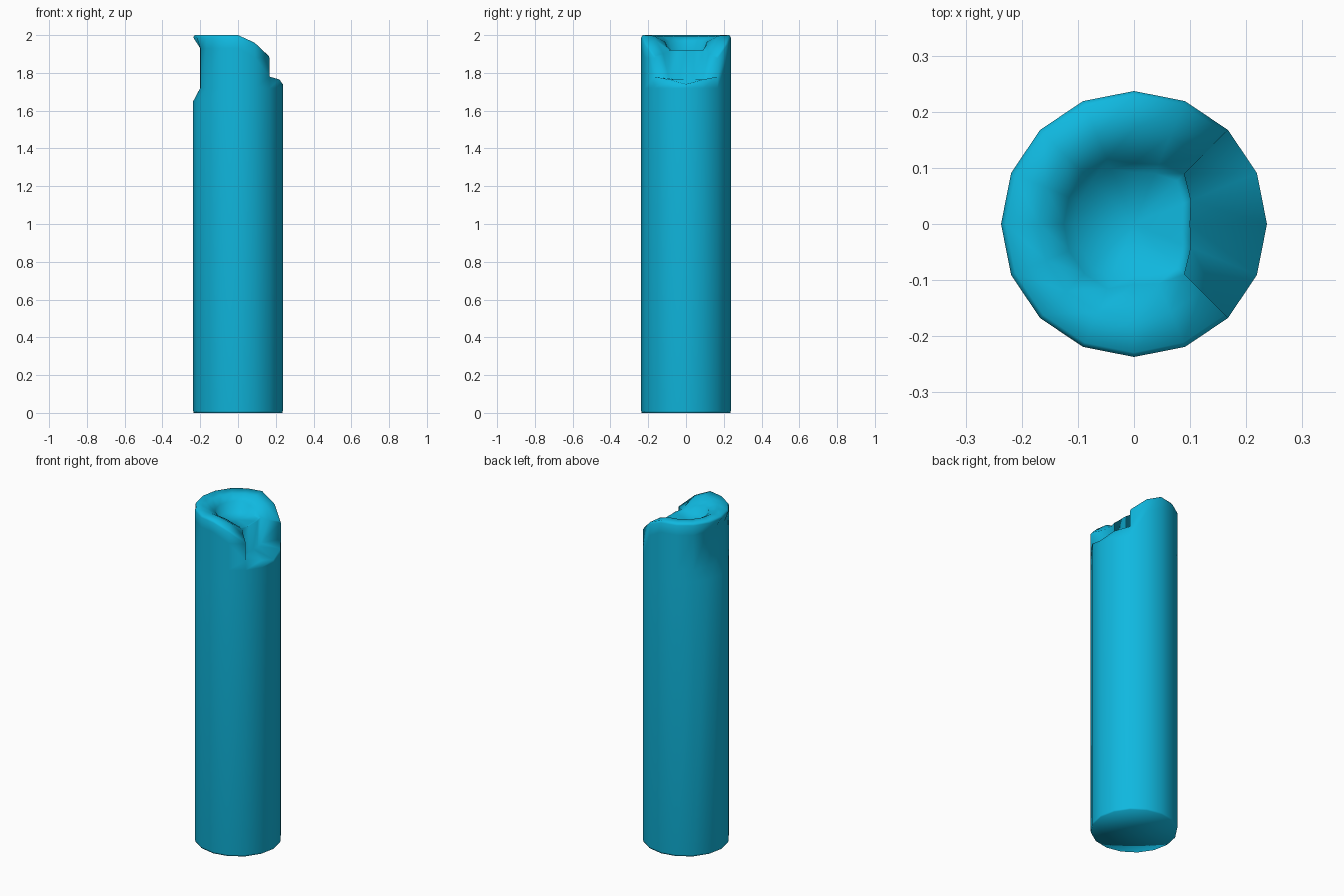
import bpy, bmesh, math

cube = bpy.data.objects.get("Cube")
if cube:
    bpy.data.objects.remove(cube, do_unlink=True)

SIDES, R = 16, 0.237
LIP = (-2, -1, 0, 1, 2)          # columns of the melted spout on +x
bm = bmesh.new()


def ring(radius, height, columns=range(SIDES)):
    """Ring of vertices; radius and height are functions of the distance from +x."""
    verts = {}
    for k in columns:
        a = 2 * math.pi * k / SIDES
        d = min(k % SIDES, -k % SIDES)
        r = radius(d) if callable(radius) else radius
        z = height(d) if callable(height) else height
        verts[k % SIDES] = bm.verts.new((r * math.cos(a), r * math.sin(a), z))
    return verts


def bridge(low, high, columns=range(SIDES)):
    """Quads between two rings, where both rings have the columns."""
    cols = [k % SIDES for k in columns]
    for k in cols:
        n = (k + 1) % SIDES
        if all(i in s for i in (k, n) for s in (low, high)):
            bm.faces.new((low[k], low[n], high[n], high[k]))


def fan(loop, z):
    centre = bm.verts.new((0, 0, z))
    for k in range(SIDES):
        bm.faces.new((loop[k], loop[(k + 1) % SIDES], centre))


def rim_height(d):
    return {2: 1.89, 3: 1.96}.get(d, 2.0)


def dent(d):
    return {8: 0.2, 7: 0.216}.get(d, R)


def pit_radius(d):
    return {0: 0.1, 1: 0.11, 2: 0.127, 3: 0.115, 4: 0.108}.get(d, 0.125)


# Outer wall, with a shallow dent on -x and a low lip on +x
base = ring(R - 0.002, 0)
foot = ring(R, 0.01)
body = ring(R, 1.65)
dent_low = ring(dent, 1.72)
shoulder = ring(dent, lambda d: {0: 1.74, 1: 1.765, 2: 1.78, 3: 1.88}.get(d, 1.93))
fan(base, 0)
for low, high in ((base, foot), (foot, body), (body, dent_low), (dent_low, shoulder)):
    bridge(low, high)

# Raised rim around the other columns
high_cols = range(2, SIDES - 1)
rim = ring(R, lambda d: rim_height(d) - 0.012, high_cols)
rim_top = ring(0.229, rim_height, high_cols)
crest = ring(0.17, lambda d: rim_height(d) + (0.01 if d < 4 else -0.004), high_cols)
for low, high in ((shoulder, rim), (rim, rim_top), (rim_top, crest)):
    bridge(low, high, range(2, SIDES - 2))

# Melted pit
pit = ring(pit_radius, lambda d: {3: 1.945, 4: 1.96}.get(d, 1.92 if d < 3 else 1.97))
floor = ring(lambda d: 0.85 * pit_radius(d), lambda d: 1.917)
bridge(crest, pit, range(2, SIDES - 2))
bridge(pit, floor)
fan(floor, 1.915)

# Spout ledge and the cliff behind it
ledge = ring(pit_radius, 1.765, LIP)
bridge(shoulder, ledge, LIP[:-1])
bridge(ledge, pit, LIP[:-1])
for k in (2, SIDES - 2):
    bm.faces.new([s[k] for s in (shoulder, rim, rim_top, crest, pit, ledge)])

bmesh.ops.recalc_face_normals(bm, faces=bm.faces)
for f in bm.faces:
    f.smooth = True
mesh = bpy.data.meshes.new("wax_pillar")
bm.to_mesh(mesh)
bm.free()
pillar = bpy.data.objects.new("wax_pillar", mesh)
bpy.context.collection.objects.link(pillar)

# Colour
blue = bpy.data.materials.new("cyan_blue")
blue.use_nodes = True
colour = (0.005, 0.48, 0.74, 1)
blue.diffuse_color = colour
blue.node_tree.nodes["Principled BSDF"].inputs["Base Color"].default_value = colour
mesh.materials.append(blue)
